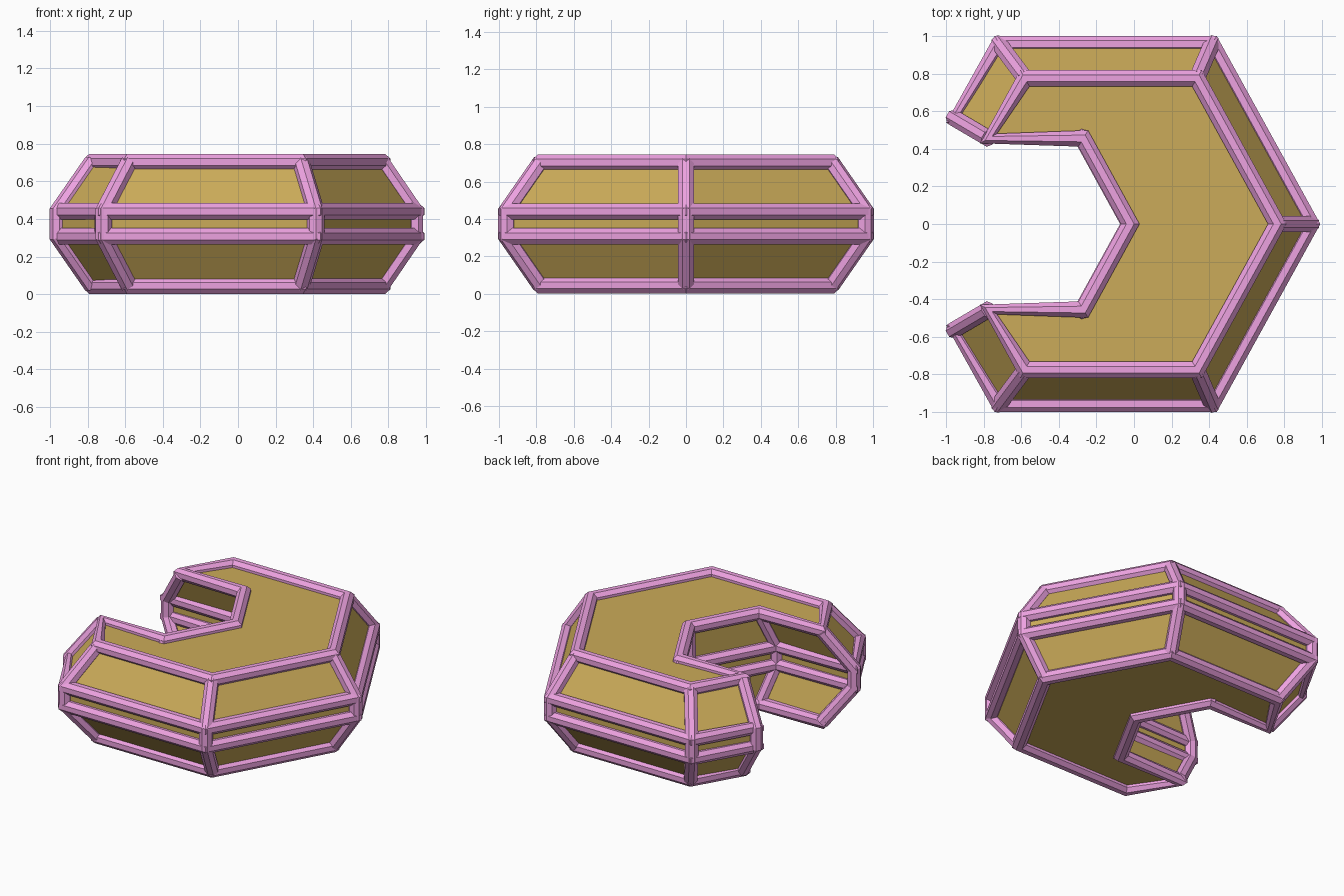
import bpy, bmesh, math
from mathutils import Vector

if "Cube" in bpy.data.objects:
    bpy.data.objects.remove(bpy.data.objects["Cube"])

R = 0.047          # beam radius
SIDES = 8
FLARE = 1.235      # middle levels are wider than top and bottom


def material(name, color):
    m = bpy.data.materials.new(name)
    m.diffuse_color = (*color, 1)
    m.use_nodes = True
    m.node_tree.nodes["Principled BSDF"].inputs["Base Color"].default_value = m.diffuse_color
    return m


gold = material("gold_panel", (0.60, 0.41, 0.10))
pink = material("pink_frame", (0.85, 0.36, 0.75))


def finish(bm, name, mat):
    bmesh.ops.recalc_face_normals(bm, faces=bm.faces)
    me = bpy.data.meshes.new(name)
    bm.to_mesh(me)
    bm.free()
    me.materials.append(mat)
    ob = bpy.data.objects.new(name, me)
    bpy.context.collection.objects.link(ob)
    return ob


def bridge(bm, rings, closed):
    """Join consecutive vertex rings with quads, closing or capping the ends."""
    count = len(rings)
    for i in range(count if closed else count - 1):
        a, b = rings[i], rings[(i + 1) % count]
        for j in range(len(a)):
            k = (j + 1) % len(a)
            bm.faces.new((a[j], a[k], b[k], b[j]))
    if not closed:
        bm.faces.new(rings[0])
        bm.faces.new(rings[-1])


def beam(bm, pts, binormal, closed):
    """Octagonal mitred tube along a planar path."""
    rings, n = [], len(pts)
    for i, p in enumerate(pts):
        dirs = []
        if closed or i > 0:
            dirs.append((p - pts[i - 1]).normalized())
        if closed or i < n - 1:
            dirs.append((pts[(i + 1) % n] - p).normalized())
        t = sum(dirs, Vector()).normalized()
        mitre = min(1 / max(t.dot(dirs[0]), 0.1), 1.2)
        side = binormal.cross(t).normalized() * mitre
        ring = []
        for k in range(SIDES):
            a = 2 * math.pi * (k + 0.5) / SIDES
            ring.append(bm.verts.new(p + R * (side * math.cos(a) + binormal * math.sin(a))))
        rings.append(ring)
    bridge(bm, rings, closed)


# C-shaped outline: upper half, then mirrored across y = 0
half = [(0.335, 0.775), (-0.58, 0.775), (-0.773, 0.455), (-0.27, 0.455)]
outline = [(0.762, 0)] + half + [(-0.02, 0)] + [(x, -y) for x, y in reversed(half)]
levels = [(0.045, 1), (0.307, FLARE), (0.44, FLARE), (0.702, 1)]
loops = [[Vector((x * s, y * s, z)) for x, y in outline] for z, s in levels]

# Panelled body
bm = bmesh.new()
bridge(bm, [[bm.verts.new(p) for p in loop] for loop in loops], False)
finish(bm, "panelled_body", gold)

# Horizontal frame loops
bm = bmesh.new()
for loop in loops:
    beam(bm, loop, Vector((0, 0, 1)), True)
finish(bm, "frame_loops", pink)

# Upright struts at every corner
bm = bmesh.new()
for i, (x, y) in enumerate(outline):
    beam(bm, [loop[i] for loop in loops], Vector((-y, x, 0)).normalized(), False)
finish(bm, "frame_struts", pink)
